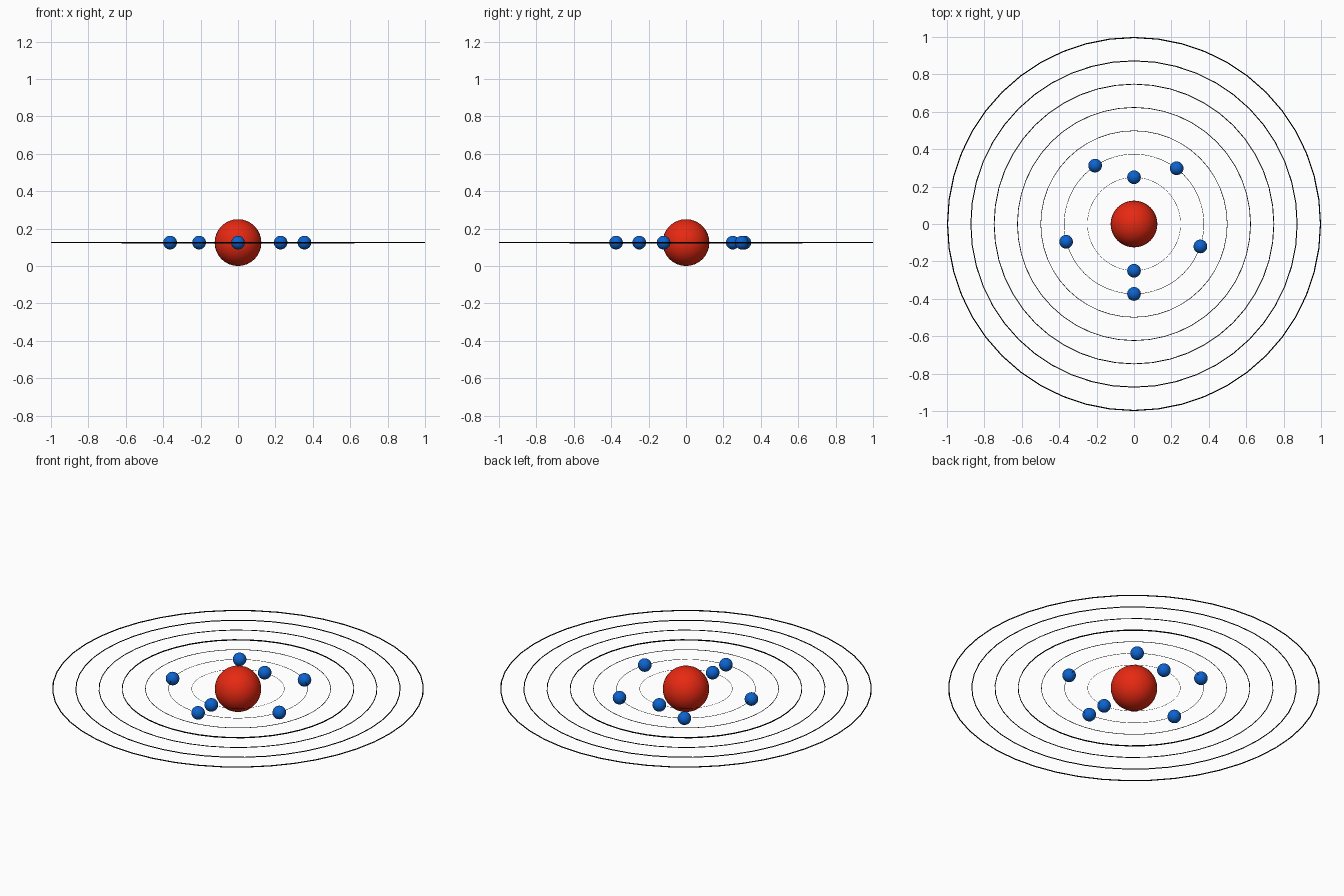
import bpy
from math import radians

if "Cube" in bpy.data.objects:
    bpy.data.objects.remove(bpy.data.objects["Cube"])

Z = 0.125  # height of the orbital plane


def material(name, rgb):
    m = bpy.data.materials.new(name)
    m.diffuse_color = (*rgb, 1.0)
    m.use_nodes = True
    m.node_tree.nodes["Principled BSDF"].inputs["Base Color"].default_value = m.diffuse_color
    return m


red = material("nucleus_red", (0.8, 0.022, 0.006))
blue = material("electron_blue", (0.004, 0.125, 0.62))
black = material("ring_black", (0.0, 0.0, 0.0))


def finish(name, mat):
    o = bpy.context.object
    o.name = name
    o.data.materials.append(mat)
    bpy.ops.object.shade_smooth_by_angle(angle=radians(40))
    return o


def ball(name, radius, x, y, mat):
    bpy.ops.mesh.primitive_uv_sphere_add(segments=32, ring_count=16,
                                         radius=radius, location=(x, y, Z))
    return finish(name, mat)


# Nucleus
ball("nucleus", 0.125, 0, 0, red)

# Seven orbit rings, thickness growing with size
for i in range(7):
    r = 0.25 + 0.125 * i
    tube = 0.003 * r
    bpy.ops.mesh.primitive_torus_add(major_segments=48, minor_segments=12,
                                     major_radius=r - tube, minor_radius=tube,
                                     location=(0, 0, Z))
    ring = finish(f"orbit_ring_{i + 1}", black)
    if i == 3:  # the middle ring is taller in section
        ring.scale.z = 2

# Electrons: two on the first ring, five on the second
electrons = [(0, 0.25), (0, -0.25),
             (-0.208, 0.312), (0.228, 0.298), (-0.363, -0.095),
             (0.355, -0.12), (0, -0.374)]
for i, (x, y) in enumerate(electrons):
    ball(f"electron_{i + 1}", 0.0365, x, y, blue)
